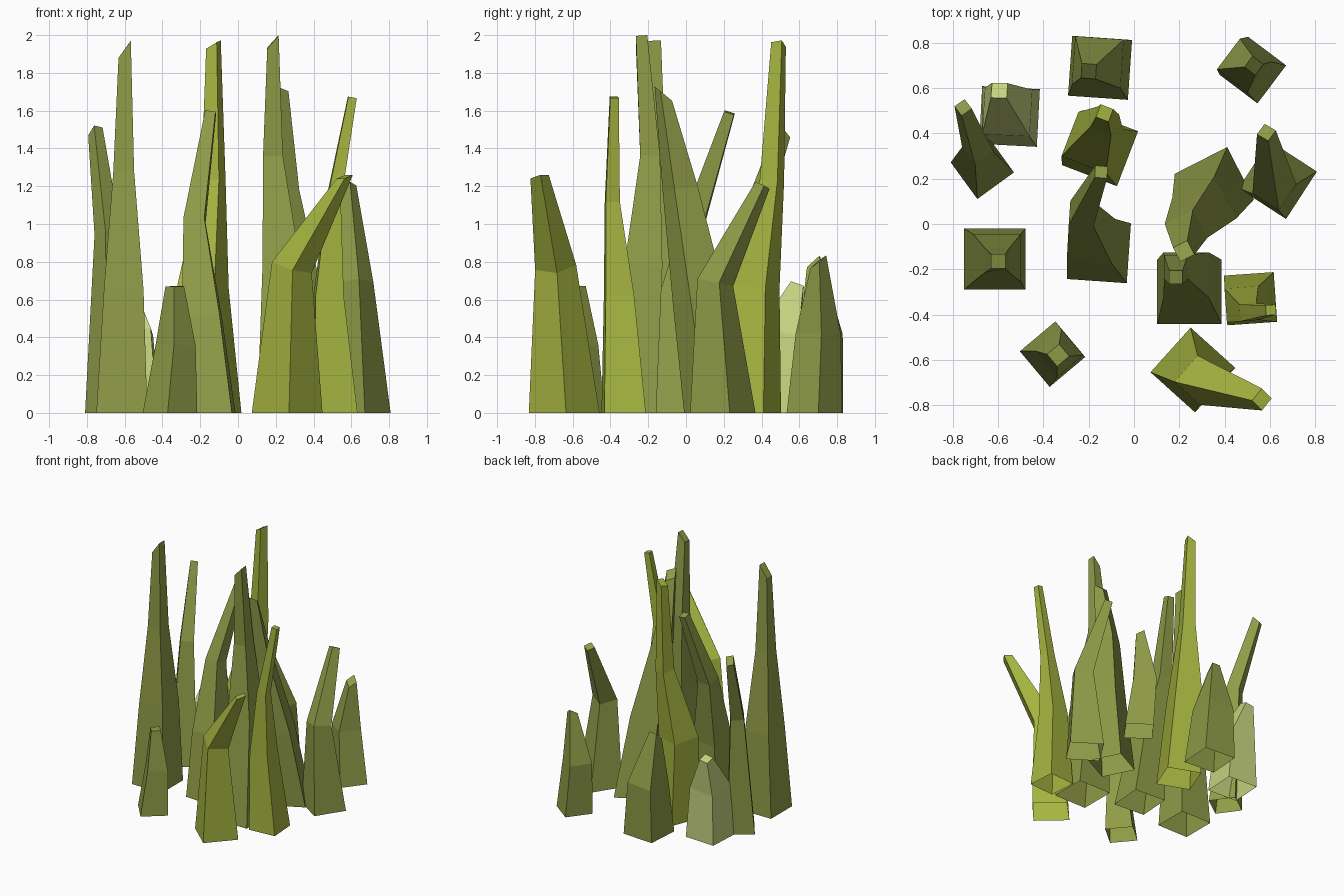
import bpy, bmesh, math
from mathutils import Vector, Matrix

if "Cube" in bpy.data.objects:
    bpy.data.objects.remove(bpy.data.objects["Cube"])


def material(name, rgb):
    """sRGB colour converted to a linear diffuse colour."""
    m = bpy.data.materials.new(name)
    m.diffuse_color = (*[((c + 0.055) / 1.055) ** 2.4 for c in rgb], 1)
    m.use_nodes = True
    m.node_tree.nodes["Principled BSDF"].inputs["Base Color"].default_value = m.diffuse_color
    return m


OLIVE = material("olive_green", (0.56, 0.61, 0.28))
LIME = material("bright_yellow_green", (0.65, 0.71, 0.25))
PALE = material("pale_green", (0.78, 0.83, 0.50))


def blade(name, mat, angle, *rings, slope=(0, 0)):
    """Four-sided tapering blade, open below; each ring is (x, y, z, side width).
    slope slants the tip: extra rise per unit of x and y."""
    pts = [Vector(r[:3]) for r in rings]
    up = Vector((0, 0, 1))
    spin = Matrix.Rotation(math.radians(angle), 3, 'Z')
    bm = bmesh.new()
    loops = []
    for i, r in enumerate(rings):
        # the base lies flat, the other rings turn with the bend
        tangent = up
        if i:
            tangent = (pts[i] - pts[i - 1]).normalized()
            if i + 1 < len(pts):
                tangent = tangent + (pts[i + 1] - pts[i]).normalized()
        tilt = up.rotation_difference(tangent).to_matrix()
        h = r[3] / 2
        loop = []
        for sx, sy in ((-1, -1), (1, -1), (1, 1), (-1, 1)):
            d = tilt @ spin @ Vector((sx * h, sy * h, 0))
            if i == len(rings) - 1:
                d.z += slope[0] * d.x + slope[1] * d.y
            loop.append(bm.verts.new(pts[i] + d))
        loops.append(loop)
    for a, b in zip(loops, loops[1:]):
        for k in range(4):
            n = (k + 1) % 4
            bm.faces.new((a[k], a[n], b[n], b[k]))
    bm.faces.new(loops[-1])
    me = bpy.data.meshes.new(name)
    bm.to_mesh(me)
    bm.free()
    me.materials.append(mat)
    bpy.context.collection.objects.link(bpy.data.objects.new(name, me))


# short blades along the back
blade("back_blade", OLIVE, -4, (-.15, .69, 0, .265), (-.16, .715, .42, .215), (-.20, .675, .80, .065), slope=(0, .8))
blade("back_right_blade", OLIVE, -37, (.525, .68, 0, .21), (.485, .70, .42, .17), (.53, .70, .80, .06), slope=(0, .8))
blade("pale_blade", PALE, -3, (-.55, .475, 0, .255), (-.56, .495, .42, .21), (-.595, .59, .68, .07))

# left side
blade("left_blade", OLIVE, 36, (-.67, .25, 0, .20), (-.69, .33, .95, .10), (-.755, .515, 1.49, .055), slope=(.3, -.6))
blade("tall_left_blade", OLIVE, 0, (-.615, -.155, 0, .27), (-.605, -.15, .65, .21),
      (-.605, -.16, 1.28, .11), (-.60, -.165, 1.925, .065), slope=(1.4, 0))
blade("front_left_blade", OLIVE, 40, (-.36, -.575, 0, .205), (-.33, -.57, .36, .15), (-.335, -.58, .67, .07))

# centre cluster
blade("centre_left_blade", OLIVE, -4, (-.155, -.12, 0, .265), (-.19, -.07, .5, .20),
      (-.23, .045, 1.02, .11), (-.145, .23, 1.59, .055))
blade("tall_centre_back_blade", LIME, -21, (-.15, .335, 0, .26), (-.185, .36, .67, .21),
      (-.13, .455, 1.23, .10), (-.13, .49, 1.95, .06), slope=(.6, 0))
blade("tallest_blade", OLIVE, 0, (.245, -.30, 0, .285), (.23, -.225, .78, .20),
      (.185, -.19, 1.36, .105), (.185, -.235, 1.965, .06), slope=(1.1, 0))
blade("bent_centre_blade", OLIVE, 27, (.355, .165, 0, .26), (.31, .07, .6, .21),
      (.23, -.03, 1.18, .14), (.22, -.12, 1.69, .07), slope=(0, -1))

# right side
blade("right_blade", OLIVE, -33, (.635, .195, 0, .25), (.62, .155, .69, .14), (.585, .405, 1.205, .06))
blade("slim_right_blade", LIME, 4, (.515, -.33, 0, .22), (.48, -.355, .62, .15),
      (.505, -.39, 1.12, .075), (.605, -.38, 1.67, .045))
blade("front_right_blade", LIME, -42, (.26, -.645, 0, .265), (.285, -.69, .77, .155), (.565, -.775, 1.25, .07), slope=(.8, 0))
